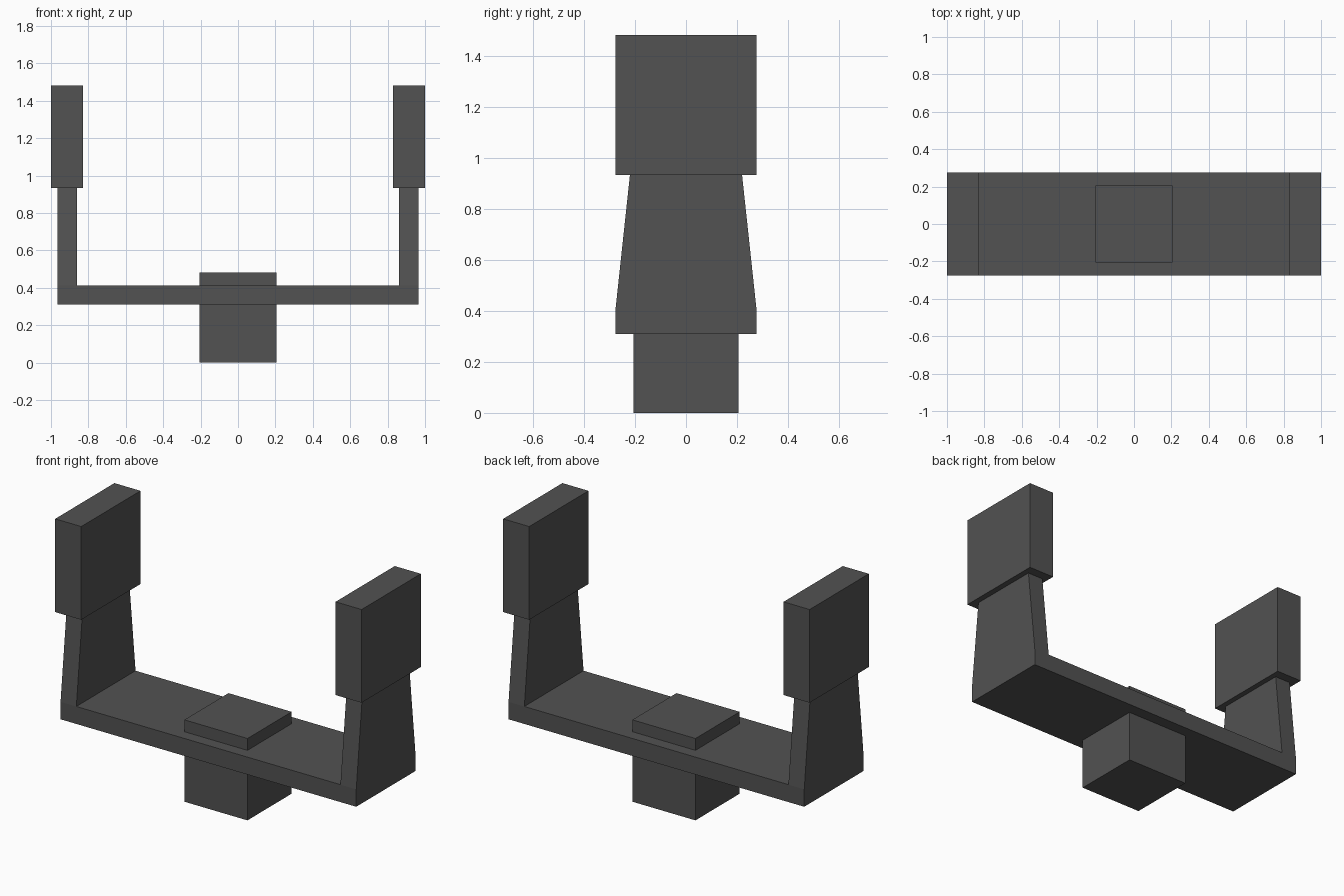
import bpy, bmesh

if "Cube" in bpy.data.objects:
    bpy.data.objects.remove(bpy.data.objects["Cube"])

grey = bpy.data.materials.new("dark_grey")
grey.diffuse_color = (0.085, 0.085, 0.085, 1)
grey.use_nodes = True
grey.node_tree.nodes["Principled BSDF"].inputs["Base Color"].default_value = grey.diffuse_color


def finish(name, bm):
    bmesh.ops.recalc_face_normals(bm, faces=bm.faces)
    me = bpy.data.meshes.new(name)
    bm.to_mesh(me)
    bm.free()
    me.materials.append(grey)
    ob = bpy.data.objects.new(name, me)
    bpy.context.collection.objects.link(ob)
    return ob


def box(name, x0, x1, half_y, z0, z1):
    bm = bmesh.new()
    bmesh.ops.create_cube(bm, size=1)
    for v in bm.verts:
        v.co.x = x1 if v.co.x > 0 else x0
        v.co.y = half_y if v.co.y > 0 else -half_y
        v.co.z = z1 if v.co.z > 0 else z0
    return finish(name, bm)


# U-shaped bracket: one front outline, the arms narrow in depth towards the top
OUT, INN, BOT, FLOOR, TOP = 0.965, 0.862, 0.31, 0.413, 0.935
outline = [(-OUT, BOT), (OUT, BOT), (OUT, FLOOR), (OUT, TOP), (INN, TOP),
           (INN, FLOOR), (-INN, FLOOR), (-INN, TOP), (-OUT, TOP), (-OUT, FLOOR)]
bm = bmesh.new()
rings = []
for side in (-1, 1):
    ring = [bm.verts.new((x, side * (0.22 if z == TOP else 0.276), z)) for x, z in outline]
    for ids in ((0, 1, 2, 5, 6, 9), (2, 3, 4, 5), (6, 7, 8, 9)):
        bm.faces.new([ring[i] for i in ids])
    rings.append(ring)
a, b = rings
for i in range(len(outline)):
    j = (i + 1) % len(outline)
    bm.faces.new((a[i], a[j], b[j], b[i]))
finish("bracket", bm)

# Central block passing through the bracket
box("centre_block", -0.206, 0.206, 0.206, 0, 0.483)

# Pads on top of the arms
box("left_pad", -1.0, -0.83, 0.276, 0.933, 1.483)
box("right_pad", 0.83, 1.0, 0.276, 0.933, 1.483)
